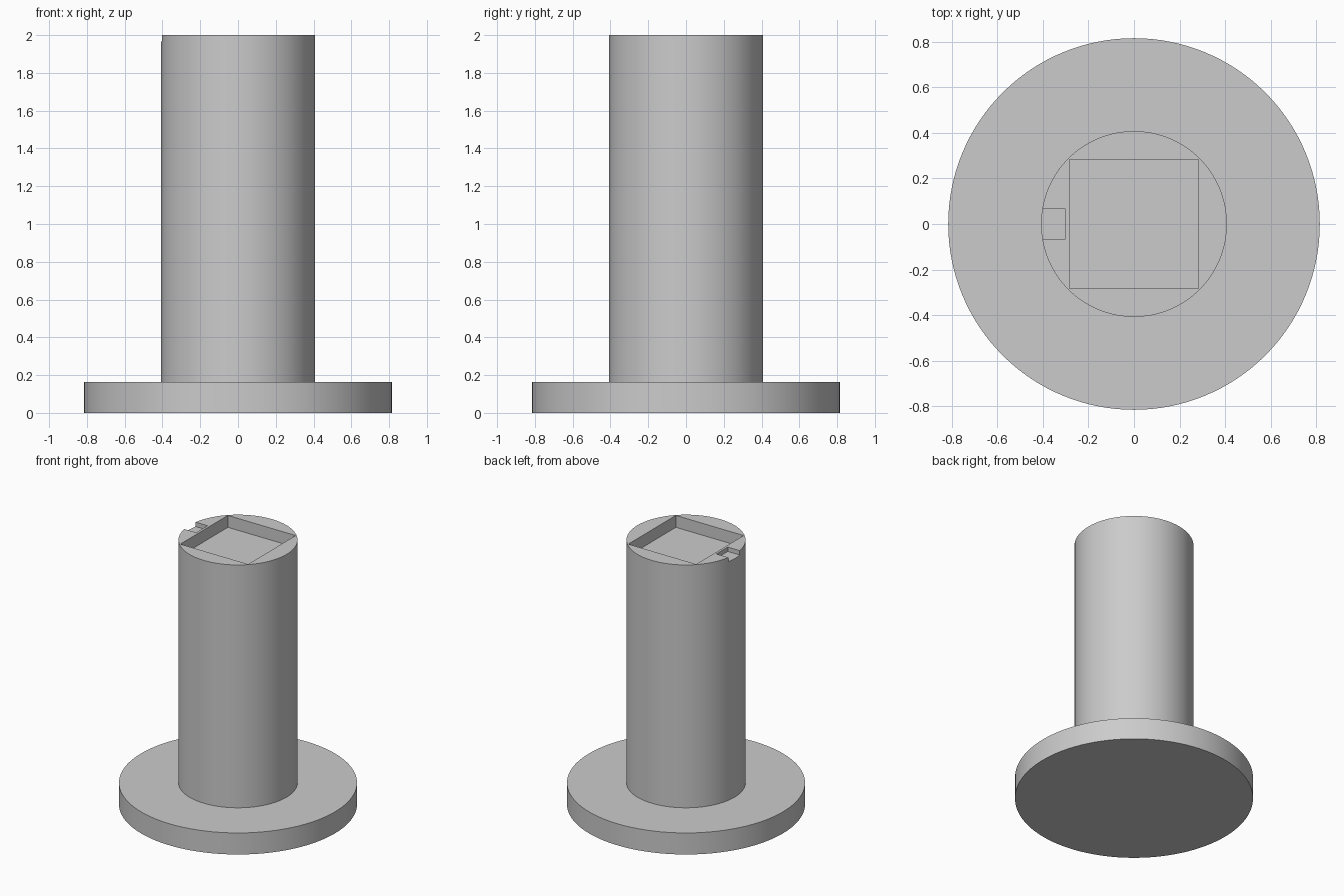
import bpy
import math

cube = bpy.data.objects.get("Cube")
if cube:
    bpy.data.objects.remove(cube, do_unlink=True)

grey = bpy.data.materials.new("plain grey")
grey.use_nodes = True
colour = (0.6, 0.6, 0.6, 1)
grey.diffuse_color = colour
grey.node_tree.nodes["Principled BSDF"].inputs["Base Color"].default_value = colour

BASE_TOP = 0.163
TOP = 2.0


def disc(name, radius, z0, z1):
    bpy.ops.mesh.primitive_cylinder_add(
        vertices=128, radius=radius, depth=z1 - z0, location=(0, 0, (z0 + z1) / 2))
    obj = bpy.context.object
    obj.name = name
    obj.data.materials.append(grey)
    return obj


def cut_box(target, name, x0, x1, half_y, depth):
    """Sink a rectangular recess into the top of the target."""
    over = 0.1
    bpy.ops.mesh.primitive_cube_add(
        size=1, location=((x0 + x1) / 2, 0, TOP + (over - depth) / 2))
    cutter = bpy.context.object
    cutter.name = name
    cutter.scale = (x1 - x0, half_y * 2, depth + over)
    bpy.ops.object.transform_apply(location=False, rotation=False, scale=True)
    cutter.data.materials.append(grey)
    mod = target.modifiers.new(name, "BOOLEAN")
    mod.operation = "DIFFERENCE"
    mod.solver = "EXACT"
    mod.object = cutter
    bpy.ops.object.select_all(action="DESELECT")
    target.select_set(True)
    bpy.context.view_layer.objects.active = target
    bpy.ops.object.modifier_apply(modifier=mod.name)
    bpy.data.objects.remove(cutter, do_unlink=True)


# Wide round foot and tall column
base = disc("base", 0.816, 0, BASE_TOP)
column = disc("column", 0.408, BASE_TOP, TOP)

# Square pocket and small side notch in the column top
cut_box(column, "pocket", -0.284, 0.284, 0.284, 0.09)
cut_box(column, "notch", -0.5, -0.302, 0.068, 0.033)

# Smooth round walls with crisp rims
for obj in (base, column):
    bpy.ops.object.select_all(action="DESELECT")
    obj.select_set(True)
    bpy.context.view_layer.objects.active = obj
    bpy.ops.object.shade_smooth_by_angle(angle=math.radians(30))
